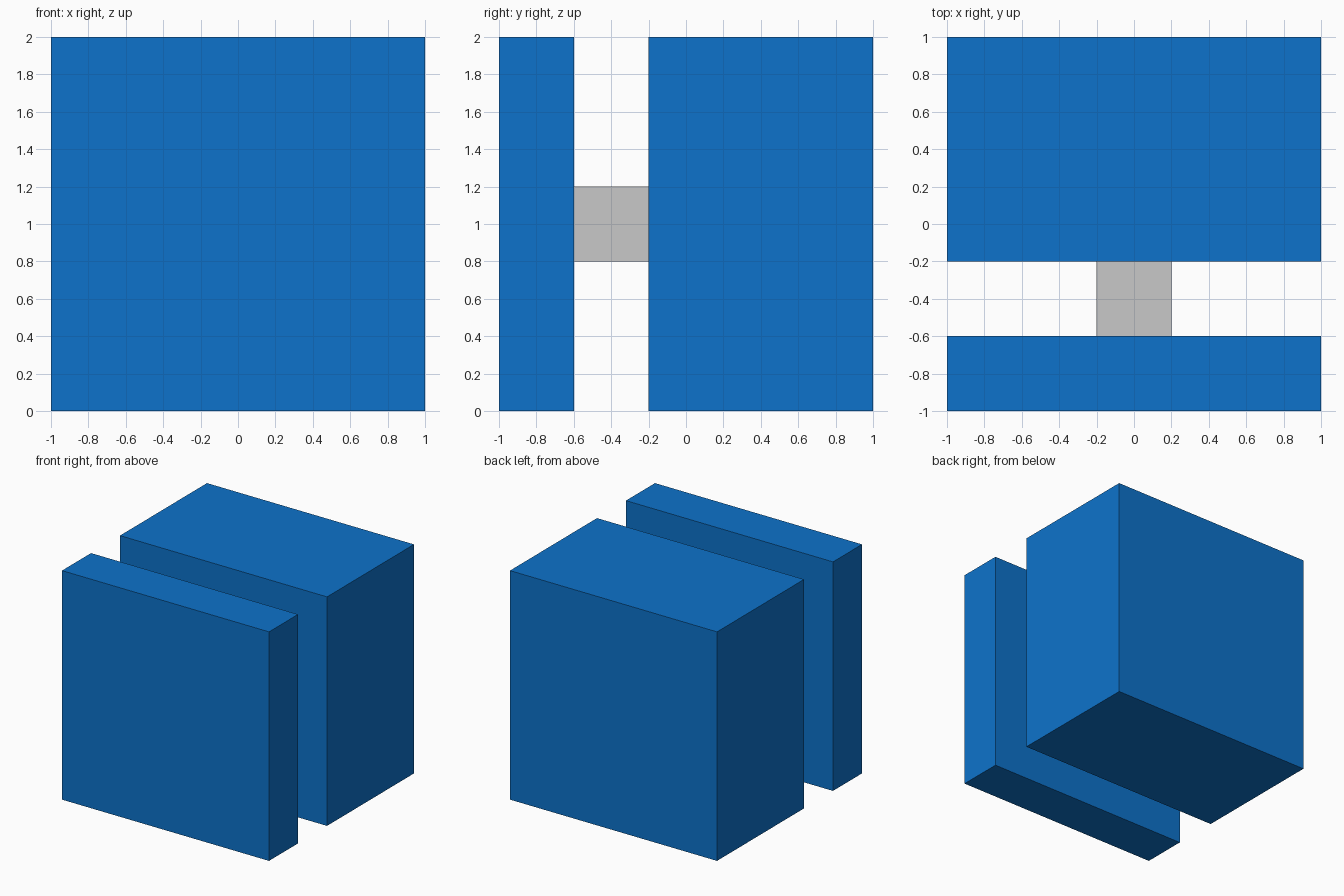
import bpy

if "Cube" in bpy.data.objects:
    bpy.data.objects.remove(bpy.data.objects["Cube"])


def material(name, rgb):
    m = bpy.data.materials.new(name)
    m.diffuse_color = (*rgb, 1.0)
    m.use_nodes = True
    m.node_tree.nodes["Principled BSDF"].inputs["Base Color"].default_value = m.diffuse_color
    return m


def box(name, lo, hi, mat):
    centre = [(a + b) / 2 for a, b in zip(lo, hi)]
    bpy.ops.mesh.primitive_cube_add(size=1, location=centre)
    ob = bpy.context.object
    ob.name = name
    ob.scale = [b - a for a, b in zip(lo, hi)]
    bpy.ops.object.transform_apply(location=False, rotation=False, scale=True)
    ob.data.materials.append(mat)
    return ob


blue = material("blue", (0.004, 0.171, 0.597))
grey = material("light grey", (0.578, 0.578, 0.578))

# Thin slab at the front, thick block at the back
box("front_slab", (-1, -1, 0), (1, -0.6, 2), blue)
box("back_block", (-1, -0.2, 0), (1, 1, 2), blue)

# Small connector bridging the gap
box("connector", (-0.2, -0.6, 0.8), (0.2, -0.2, 1.2), grey)
